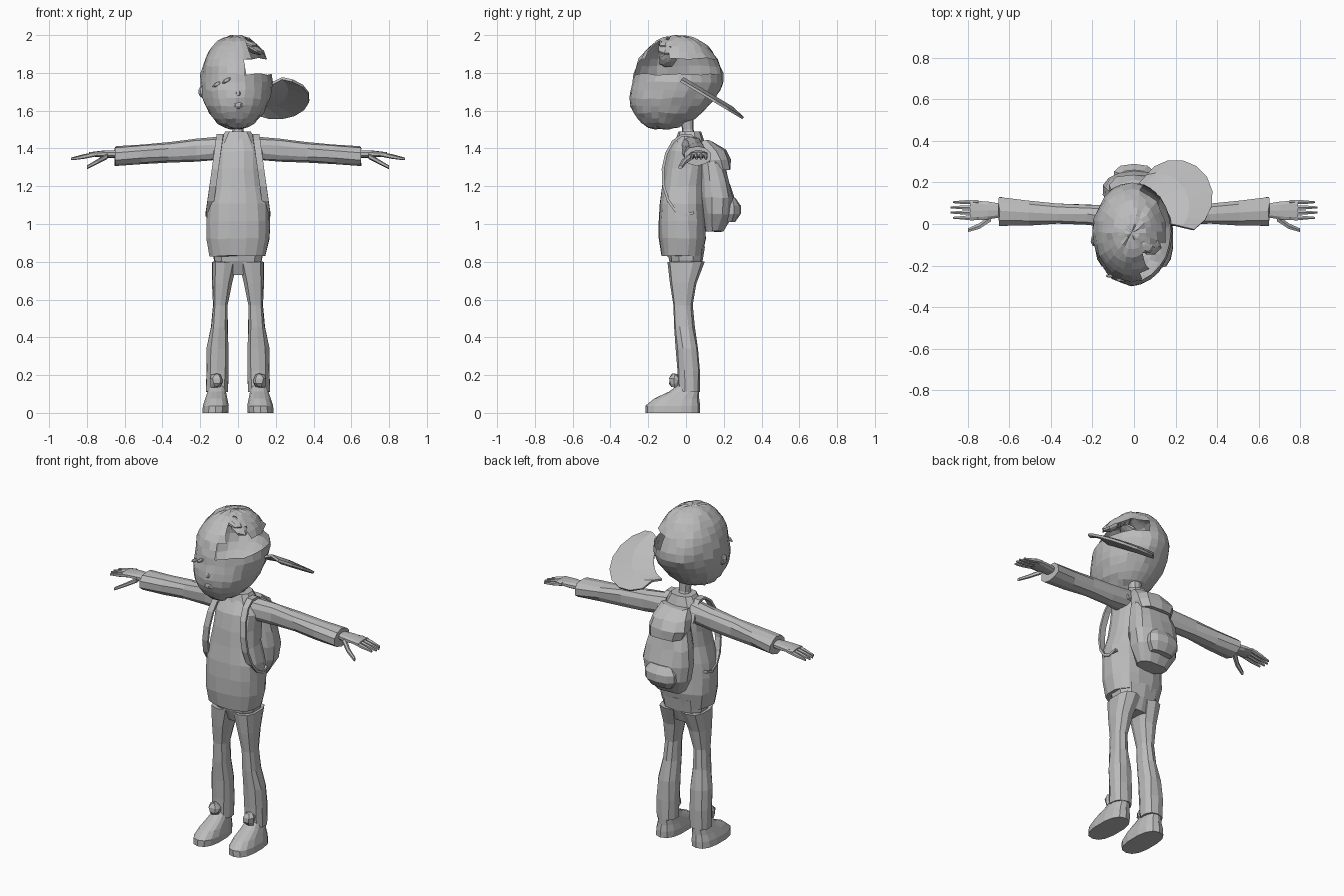
import bpy, bmesh, random
from math import sin, cos, pi, radians, copysign, atan2
from mathutils import Vector, Matrix

random.seed(4)
if "Cube" in bpy.data.objects:
    bpy.data.objects.remove(bpy.data.objects["Cube"])

grey = bpy.data.materials.new("clay grey")
grey.use_nodes = True
grey.diffuse_color = (0.5, 0.5, 0.5, 1)
grey.node_tree.nodes["Principled BSDF"].inputs["Base Color"].default_value = grey.diffuse_color


def finish(name, bm, jitter=0.0, thickness=0.0):
    for vert in bm.verts:
        vert.co += Vector([random.uniform(-jitter, jitter) for axis in "xyz"])
    bmesh.ops.recalc_face_normals(bm, faces=bm.faces)
    mesh = bpy.data.meshes.new(name)
    bm.to_mesh(mesh)
    bm.free()
    mesh.materials.append(grey)
    obj = bpy.data.objects.new(name, mesh)
    bpy.context.collection.objects.link(obj)
    if thickness:
        obj.modifiers.new("thickness", "SOLIDIFY").thickness = thickness
    return obj


def blend(values, t):
    """Value at t along evenly spaced values."""
    place = t * (len(values) - 1)
    index = min(int(place), max(len(values) - 2, 0))
    following = values[min(index + 1, len(values) - 1)]
    return values[index] + (following - values[index]) * (place - index)


def bridge(bm, rows, closed):
    for low, high in zip(rows, rows[1:]):
        count = len(low)
        for i in range(count if closed else count - 1):
            j = (i + 1) % count
            bm.faces.new((low[i], low[j], high[j], high[i]))


def loft(name, span, centre_a, half_a, centre_b, half_b, along_x=False, sides=10, jitter=0.0):
    """Rounded box sections along z (or x), sized by evenly spaced values."""
    bm = bmesh.new()
    steps = max(len(half_a), len(half_b))
    rings = []
    for step in range(steps):
        t = step / (steps - 1)
        place = blend(span, t)
        ring = []
        for i in range(sides):
            angle = 2 * pi * (i + 0.5) / sides
            c, s = cos(angle), sin(angle)
            a = blend(centre_a, t) + blend(half_a, t) * copysign(abs(c) ** 0.8, c)
            b = blend(centre_b, t) + blend(half_b, t) * copysign(abs(s) ** 0.8, s)
            ring.append(bm.verts.new((place, a, b) if along_x else (a, b, place)))
        rings.append(ring)
    bridge(bm, rings, closed=True)
    bm.faces.new(rings[0])
    bm.faces.new(rings[-1])
    return finish(name, bm, jitter)


def ball(name, centre, size, tilt=0.0, jitter=0.0):
    bm = bmesh.new()
    bmesh.ops.create_uvsphere(bm, u_segments=7, v_segments=5, radius=1)
    bm.transform(Matrix.Translation(centre) @ Matrix.Rotation(tilt, 4, "Y") @ Matrix.Diagonal((*size, 1)))
    return finish(name, bm, jitter)


def mirrored(obj):
    """Copy to the other side of the body."""
    twin = obj.copy()
    twin.data = obj.data.copy()
    twin.data.transform(Matrix.Scale(-1, 4, (1, 0, 0)))
    twin.data.flip_normals()
    twin.name = obj.name.replace("left", "right")
    bpy.context.collection.objects.link(twin)


# Head shell, chin pushed forward, open on the upper left side
skull = Vector((-0.01, -0.04, 1.75))
skull_size = Vector((0.19, 0.24, 0.25))


def is_open(face):
    centre = face.calc_center_median()
    gap = centre.z < 1.89 or centre.y < -0.1
    return centre.x > 0.05 and centre.z > 1.79 and gap


bm = bmesh.new()
bmesh.ops.create_uvsphere(bm, u_segments=24, v_segments=18, radius=1)
for vert in bm.verts:
    vert.co = vert.co * skull_size + skull
    vert.co.y += 0.35 * min(0, vert.co.z - skull.z)
bmesh.ops.delete(bm, geom=[face for face in bm.faces if is_open(face)], context="FACES")
finish("head", bm, jitter=0.005)

# Face details and hair
ball("nose", (0, -0.28, 1.69), (0.02, 0.02, 0.02))
ball("mouth", (0, -0.28, 1.63), (0.03, 0.02, 0.02))
ball("side_lock", (-0.19, -0.08, 1.7), (0.02, 0.03, 0.03))
ball("outer_eyebrow", (-0.11, -0.25, 1.74), (0.03, 0.01, 0.01), tilt=-0.5)
ball("inner_eyebrow", (-0.06, -0.27, 1.76), (0.03, 0.01, 0.01), tilt=-0.5)
for x in (-0.12, -0.05, 0.05, 0.08):
    place = (x, -0.1, 1.97 - 7 * x * x)
    ball("hair_lock", place, (0.06, 0.05, 0.02), tilt=atan2(x, 0.14), jitter=0.005)

# Cap brim, a bowed crescent sloping down behind the head
bm = bmesh.new()
rows = []
for i in range(9):
    t = i / 8
    sweep = radians(blend((-60, 125), t))
    hug = radians(blend((10, 80), t))
    outer = Vector((0.2 + 0.18 * cos(sweep), 0.13 + 0.18 * sin(sweep), 0))
    inner = Vector((skull.x + skull_size.x * cos(hug), skull.y + skull_size.y * sin(hug), 0))
    row = []
    for part in (0, 0.5, 1):
        point = outer.lerp(inner, part)
        point.z = skull.z - 0.6 * point.y + 0.02 * sin(part * pi)
        row.append(bm.verts.new(point))
    rows.append(row)
bridge(bm, rows, closed=False)
finish("cap_brim", bm, thickness=0.014)

# Neck, shirt, collar and hips
middle = (0,)
loft("neck", (1.42, 1.58), middle, (0.05, 0.03, 0.04), (0.02, 0), (0.05, 0.03, 0.04))
loft("shirt", (0.83, 1.48), middle, (0.15, 0.17, 0.17, 0.165, 0.14, 0.13, 0.13, 0.07),
     (-0.02, -0.02, -0.02, 0, 0.02), (0.11, 0.125, 0.125, 0.12, 0.11, 0.11, 0.1, 0.05),
     sides=16, jitter=0.004)
loft("collar", (1.43, 1.49), middle, (0.11, 0.07), (0.02,), (0.08, 0.06))
loft("hips", (0.73, 0.88), middle, (0.08, 0.13, 0.14), middle, (0.06, 0.09, 0.1), jitter=0.003)

# Trouser legs and shoes
mirrored(loft("left_leg", (0.11, 0.8), (0.11, 0.11, 0.1, 0.09, 0.07), (0.06, 0.06, 0.06, 0.045, 0.04, 0.055, 0.07),
              (0.015, 0.015, -0.01, -0.02, 0), (0.06, 0.06, 0.06, 0.055, 0.05, 0.07, 0.1), jitter=0.003))
mirrored(loft("left_shoe", (0, 0.15), (0.12, 0.11), (0.07, 0.07, 0.06, 0.05, 0.04),
              (-0.07, -0.07, -0.05, -0.01, 0.01), (0.145, 0.145, 0.12, 0.08, 0.05), sides=14))
mirrored(ball("left_shoe_tongue", (0.115, -0.06, 0.17), (0.04, 0.03, 0.04), jitter=0.006))

# Sleeves with wide cuffs
mirrored(loft("left_sleeve", (0.08, 0.65), (0.03, 0.05, 0.05, 0.06), (0.06, 0.05, 0.05, 0.06, 0.07),
              (1.4, 1.36), (0.06, 0.06, 0.055, 0.05, 0.05), along_x=True, jitter=0.004))

# Hands: palm, four fingers and thumb
mirrored(loft("left_palm", (0.62, 0.79), (0.065,), (0.03, 0.045, 0.05), (1.37,), (0.02, 0.02, 0.01), along_x=True))
for i in range(4):
    y = 0.03 + i * 0.025
    tip = 0.89 - 0.012 * abs(i - 1.5)
    mirrored(loft("left_finger", (0.75, tip), (y,), (0.011, 0.011, 0.005), (1.37, 1.345), (0.012, 0.012, 0.007),
                  along_x=True, sides=6))
mirrored(loft("left_thumb", (0.69, 0.8), (0.03, -0.01, -0.03), (0.02, 0.015, 0.01), (1.36, 1.3), (0.015, 0.01),
              along_x=True, sides=6))

# Backpack with flap and pocket
loft("backpack", (0.96, 1.41), middle, (0.09, 0.14, 0.15, 0.14, 0.12, 0.09), (0.15, 0.17, 0.16, 0.14, 0.12),
     (0.05, 0.08, 0.09, 0.08, 0.07, 0.05), sides=14, jitter=0.005)
loft("backpack_flap", (1.29, 1.44), middle, (0.11, 0.125, 0.11, 0.09), (0.17, 0.15, 0.09), (0.07, 0.08, 0.08, 0.04),
     jitter=0.005)
loft("backpack_pocket", (1.01, 1.14), middle, (0.07, 0.1, 0.1, 0.07), (0.23,), (0.03, 0.06, 0.06, 0.03))

# Shoulder straps looping from the backpack over the chest and back under the arm
bm = bmesh.new()
rows = []
for i in range(12):
    angle = radians(blend((30, 290), i / 11))
    x = 0.125 - 0.03 * sin(angle)
    y, z = 0.13 * cos(angle), 1.26 + 0.22 * sin(angle)
    rows.append([bm.verts.new((x + side, y, z)) for side in (-0.018, 0.018)])
bridge(bm, rows, closed=False)
mirrored(finish("left_strap", bm, thickness=0.014))
